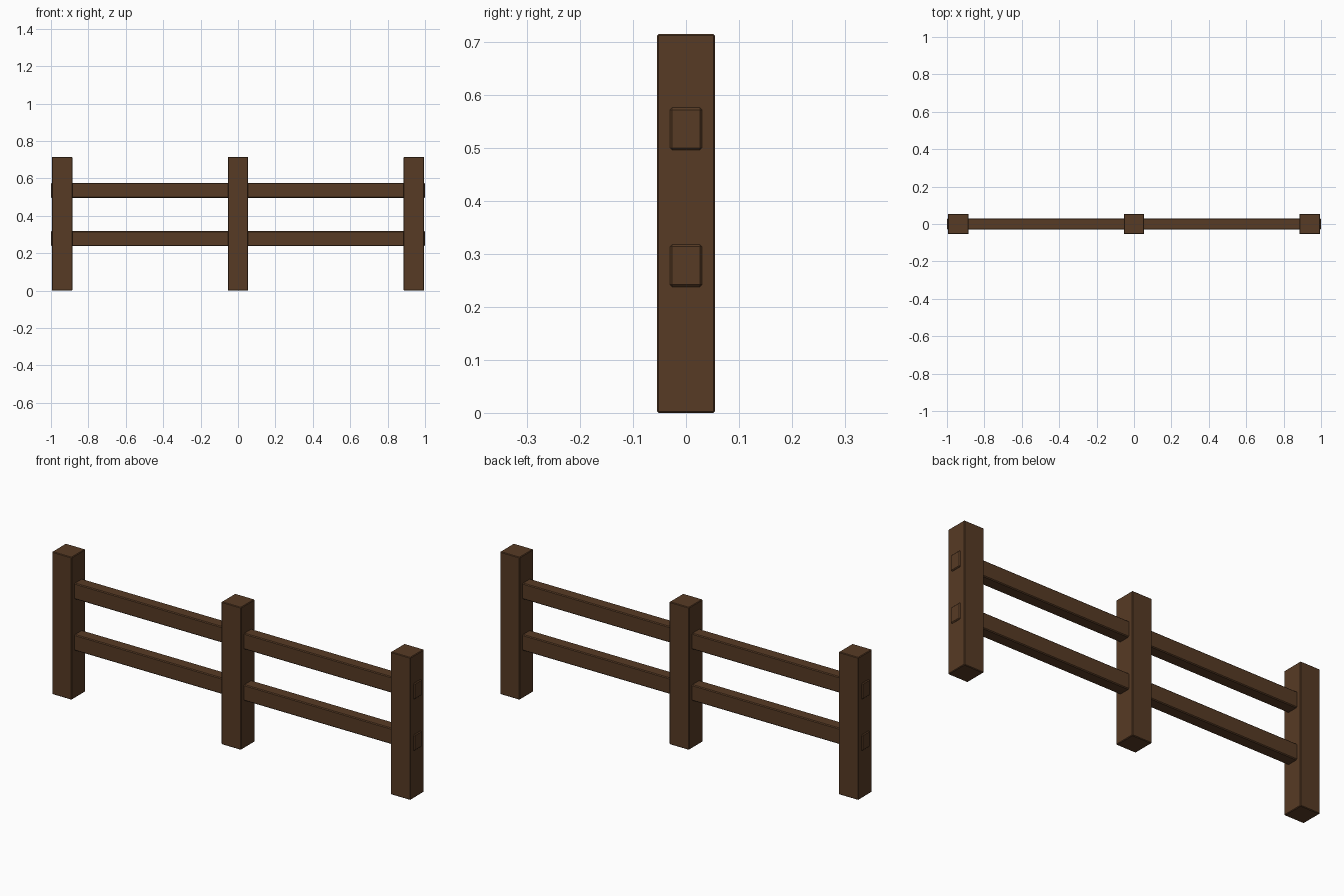
import bpy

if "Cube" in bpy.data.objects:
    bpy.data.objects.remove(bpy.data.objects["Cube"])

# Single dark wood colour
wood = bpy.data.materials.new("dark_brown_wood")
wood.diffuse_color = (0.095, 0.043, 0.018, 1.0)
wood.use_nodes = True
wood.node_tree.nodes["Principled BSDF"].inputs["Base Color"].default_value = wood.diffuse_color


def beam(name, center, size, bevel):
    """Box with slightly chamfered edges."""
    bpy.ops.mesh.primitive_cube_add(size=1, location=center)
    ob = bpy.context.object
    ob.name = name
    ob.scale = size
    bpy.ops.object.transform_apply(location=False, rotation=False, scale=True)
    mod = ob.modifiers.new("chamfer", 'BEVEL')
    mod.width = bevel
    mod.segments = 1
    ob.data.materials.append(wood)
    return ob


# Three upright posts
POST_W, POST_H = 0.109, 0.715
for label, x in (("left", -0.94), ("middle", 0.0), ("right", 0.94)):
    beam(label + "_post", (x, 0, POST_H / 2), (POST_W, POST_W, POST_H), 0.003)

# Two rails running through all the posts, ends just proud of the outer faces
for label, z in (("lower", 0.278), ("upper", 0.536)):
    beam(label + "_rail", (0, 0, z), (2.0, 0.06, 0.08), 0.004)
